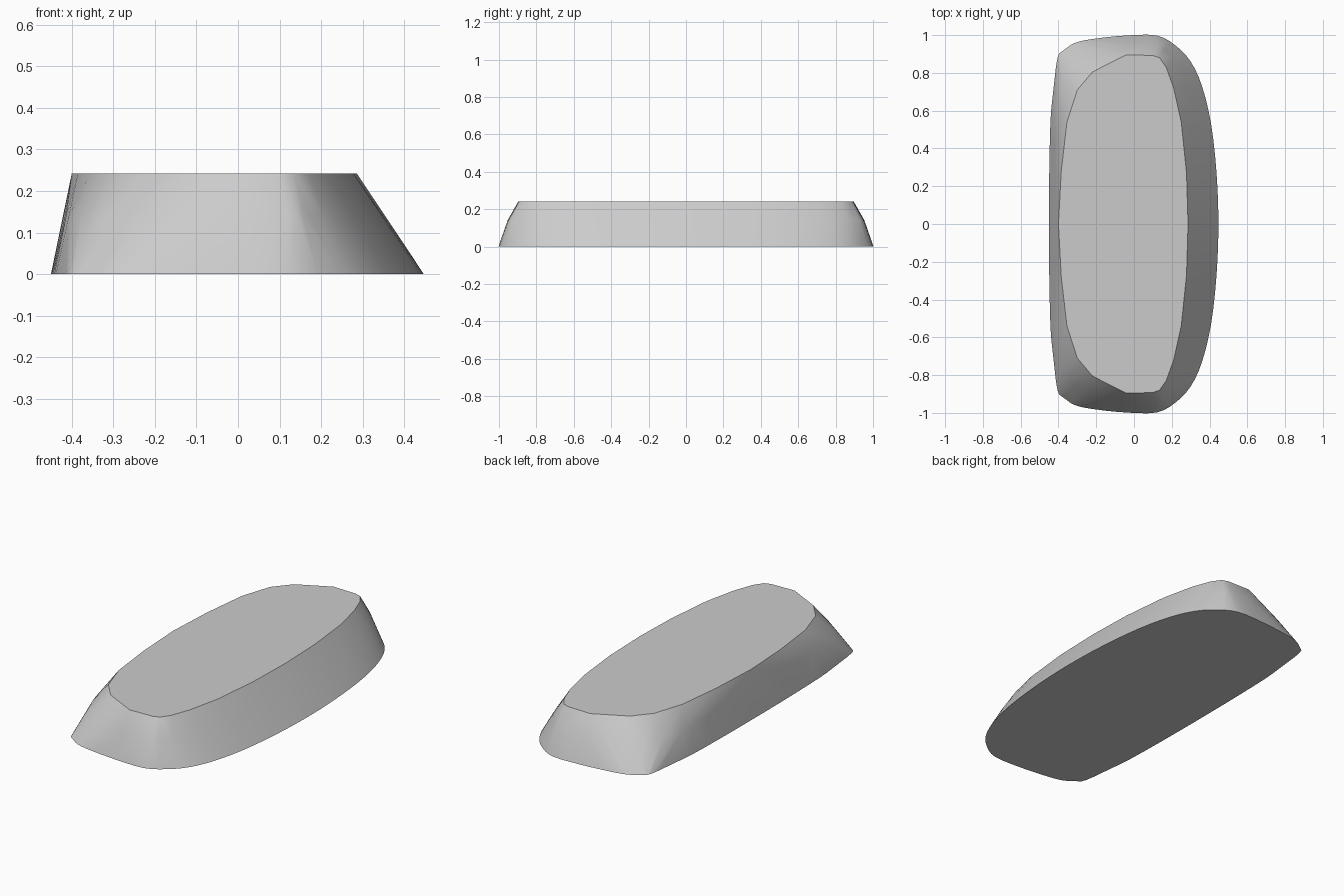
import bpy
import bmesh
import math
from mathutils import Vector

cube = bpy.data.objects.get("Cube")
if cube:
    bpy.data.objects.remove(cube, do_unlink=True)

grey = bpy.data.materials.new("plain grey")
grey.use_nodes = True
colour = (0.6, 0.6, 0.6, 1)
grey.diffuse_color = colour
grey.node_tree.nodes["Principled BSDF"].inputs["Base Color"].default_value = colour

# Half outlines at three heights, from the +x side round the end to the -x side
HEIGHT = 0.242
outlines = {
    0.0: [(.447, 0), (.437, .27), (.408, .53), (.36, .73), (.3, .86), (.22, .945), (.12, .998),
          (-.04, .998), (-.2, .982), (-.31, .96), (-.37, .92), (-.405, .88), (-.427, .7),
          (-.442, .55), (-.449, .25), (-.45, 0)],
    0.14: [(.353, 0), (.344, .27), (.318, .53), (.275, .73), (.225, .85), (.17, .92), (.12, .948),
           (-.03, .95), (-.2, .905), (-.3, .85), (-.36, .78), (-.407, .62), (-.418, .3), (-.421, 0)],
    HEIGHT: [(.286, 0), (.278, .27), (.25, .54), (.21, .72), (.17, .83), (.135, .88), (.1, .892),
             (-.04, .896), (-.22, .805), (-.3, .71), (-.355, .54), (-.385, .28), (-.4, 0)],
}


def smooth_outline(points, steps):
    """Closed loop, mirrored across y, resampled with a cardinal spline."""
    loop = points + [(x, -y) for x, y in reversed(points[1:-1])]
    loop = [Vector(p) for p in loop]
    n = len(loop)
    result = []
    for i in range(n):
        a, b, c, d = (loop[(i + k) % n] for k in (-1, 0, 1, 2))
        for s in range(steps):
            t = s / steps
            result.append(b + 0.5 * t * (c - a + t * (2 * a - 5 * b + 4 * c - d
                                                    + t * (3 * (b - c) + d - a))))
    return result


# Tapered body: a convex skin around the three outlines
bm = bmesh.new()
for z, points in outlines.items():
    for p in smooth_outline(points, 1 if z == HEIGHT else 3):
        bm.verts.new((p.x, p.y, z))
hull = bmesh.ops.convex_hull(bm, input=bm.verts)
unused = [v for v in bm.verts if not v.link_faces]
bmesh.ops.delete(bm, geom=unused, context='VERTS')

# Merge the flat top and base into single faces
bmesh.ops.dissolve_limit(bm, angle_limit=math.radians(0.3), verts=[], edges=bm.edges)
bmesh.ops.recalc_face_normals(bm, faces=bm.faces)

mesh = bpy.data.meshes.new("tapered_body")
bm.to_mesh(mesh)
bm.free()
body = bpy.data.objects.new("tapered_body", mesh)
bpy.context.collection.objects.link(body)
mesh.materials.append(grey)

bpy.context.view_layer.objects.active = body
body.select_set(True)
bpy.ops.object.shade_smooth_by_angle(angle=math.radians(30))
